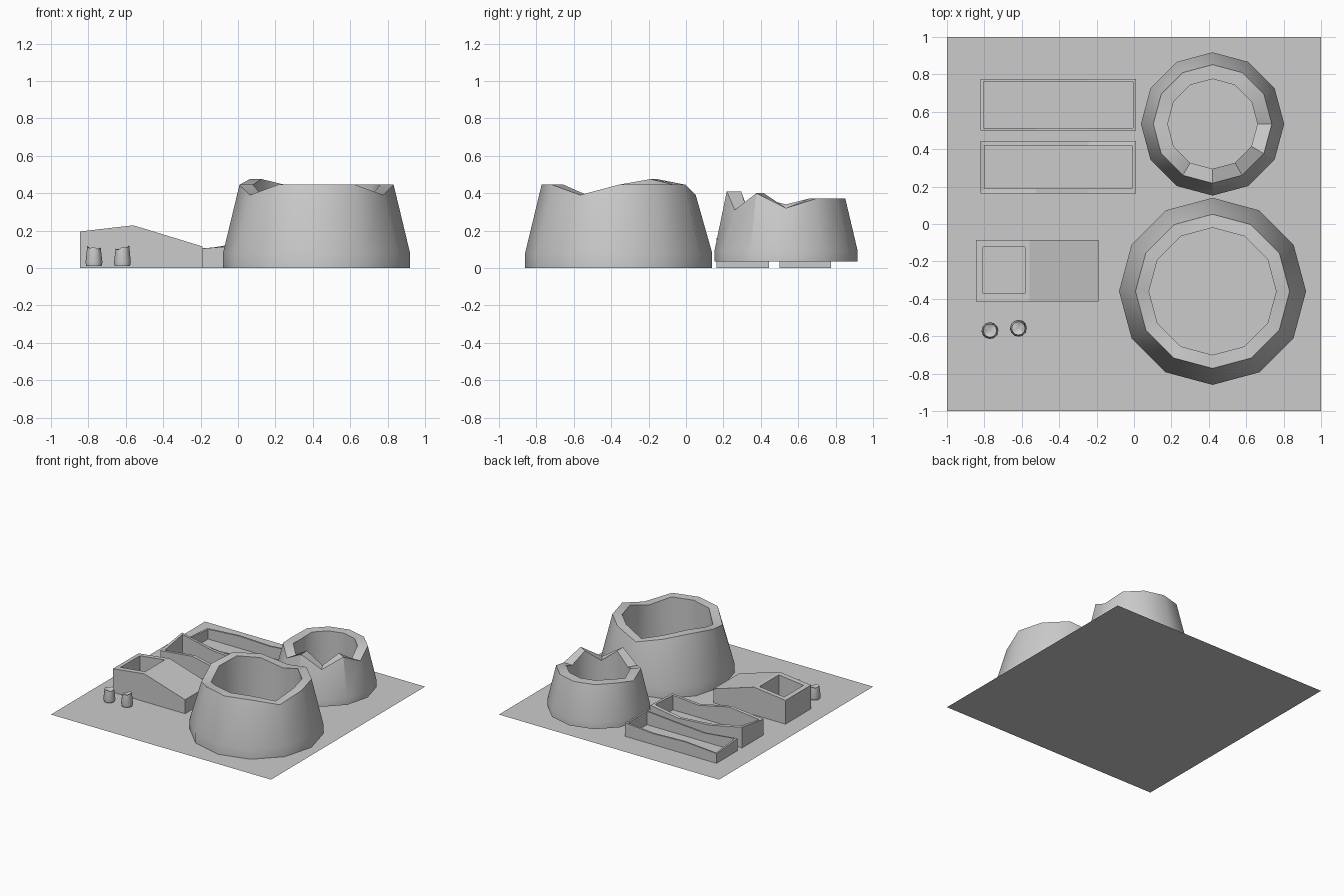
import bpy, bmesh
from math import cos, sin, pi, radians

if "Cube" in bpy.data.objects:
    bpy.data.objects.remove(bpy.data.objects["Cube"])


def make(name, bm, smooth=False):
    bmesh.ops.recalc_face_normals(bm, faces=bm.faces)
    me = bpy.data.meshes.new(name)
    bm.to_mesh(me)
    bm.free()
    ob = bpy.data.objects.new(name, me)
    bpy.context.collection.objects.link(ob)
    if smooth:
        bpy.context.view_layer.objects.active = ob
        ob.select_set(True)
        bpy.ops.object.shade_smooth_by_angle(angle=radians(35))
        ob.select_set(False)
    return ob


def loft(name, loops, closed=True, smooth=False):
    """Bridge equal-length loops; closed joins last to first, otherwise caps."""
    bm = bmesh.new()
    rows = [[bm.verts.new(p) for p in loop] for loop in loops]
    n = len(rows[0])
    pairs = list(zip(rows, rows[1:] + rows[:1])) if closed else list(zip(rows, rows[1:]))
    for a, b in pairs:
        for i in range(n):
            j = (i + 1) % n
            bm.faces.new((a[i], a[j], b[j], b[i]))
    if not closed:
        bm.faces.new(rows[0])
        bm.faces.new(rows[-1])
    return make(name, bm, smooth)


def circle(cx, cy, r, zs):
    n = len(zs)
    return [(cx + r * cos(2 * pi * i / n), cy + r * sin(2 * pi * i / n), z)
            for i, z in enumerate(zs)]


def tower(name, cx, cy, z0, zmid, radii, tops):
    base, top, inner = radii
    n = len(tops)
    loft(name, [circle(cx, cy, inner, [z0] * n), circle(cx, cy, base, [z0] * n),
                circle(cx, cy, base, [zmid] * n), circle(cx, cy, top, tops),
                circle(cx, cy, inner, tops)], smooth=True)


def rect(x0, x1, y0, y1, zs):
    a, b = x0 + (x1 - x0) * 0.35, x0 + (x1 - x0) * 0.7
    xy = [(x0, y0), (a, y0), (b, y0), (x1, y0), (x1, y1), (b, y1), (a, y1), (x0, y1)]
    return [(x, y, z) for (x, y), z in zip(xy, zs)]


def walls(name, x0, x1, y0, y1, tx, ty, tops):
    flat = [0] * 8
    out, inn = (x0, x1, y0, y1), (x0 + tx, x1 - tx, y0 + ty, y1 - ty)
    loft(name, [rect(*inn, flat), rect(*out, flat), rect(*out, tops), rect(*inn, tops)])


# ground plate
bm = bmesh.new()
bmesh.ops.create_grid(bm, x_segments=1, y_segments=1, size=1)
make("ground_plate", bm)

# broken round towers, rim heights counter-clockwise from +x
H = 0.445
tower("large_tower", 0.42, -0.36, 0, 0.08, (0.5, 0.412, 0.34),
      [H, H, H, 0.39, H, 0.475, H, 0.39, H, H, H, 0.39])
tower("small_tower", 0.42, 0.535, 0.035, 0.09, (0.383, 0.317, 0.24),
      [0.32, 0.37, 0.37, 0.37, 0.37, 0.37, 0.34, 0.37, 0.32, 0.41, 0.31, 0.40])

# roofless rectangular ruins
walls("back_walls", -0.82, 0.01, 0.5, 0.775, 0.015, 0.014,
      [0.10, 0.07, 0.09, 0.11, 0.11, 0.09, 0.10, 0.08])
walls("middle_walls", -0.82, 0.01, 0.163, 0.445, 0.022, 0.026,
      [0.13, 0.16, 0.10, 0.12, 0.13, 0.09, 0.11, 0.17])

# sloped block with a square pit
prof = [(-0.845, 0), (-0.19, 0), (-0.19, 0.115), (-0.56, 0.228), (-0.845, 0.195)]
block = loft("sloped_block", [[(x, y, z) for x, z in prof] for y in (-0.415, -0.085)],
             closed=False)
pit = [(-0.807, -0.372), (-0.583, -0.372), (-0.583, -0.122), (-0.807, -0.122)]
cutter = loft("pit_cutter", [[(x, y, z) for x, y in pit] for z in (0.03, 0.4)], closed=False)
cutter.hide_render = True
cutter.hide_viewport = False
mod = block.modifiers.new("pit", 'BOOLEAN')
mod.object = cutter
mod.solver = 'EXACT'
bpy.context.view_layer.objects.active = block
bpy.ops.object.modifier_apply(modifier="pit")
bpy.data.objects.remove(cutter)

# small broken stumps
for name, cx, cy, lift in (("stump_left", -0.77, -0.57, -0.004), ("stump_right", -0.618, -0.558, 0.01)):
    n = 12
    tops = [0.105 + lift * cos(2 * pi * i / n) + (0.008 if i % 3 == 0 else 0) for i in range(n)]
    loft(name, [circle(cx, cy, 0.041, [0.01] * n), circle(cx, cy, 0.045, [0.03] * n),
                circle(cx, cy, 0.036, tops), circle(cx, cy, 0.015, [0.1] * n)],
         closed=False, smooth=True)
